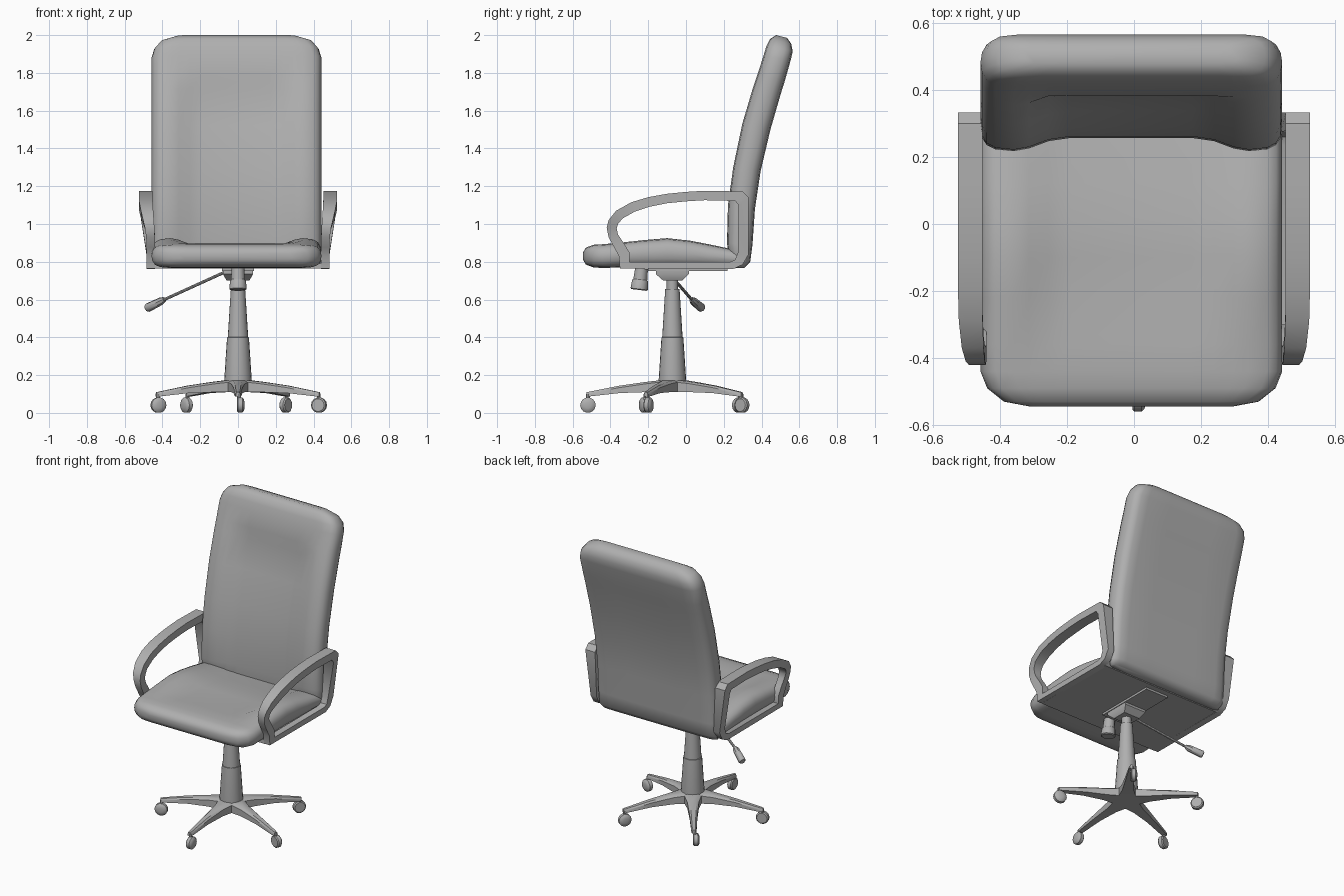
import bpy, bmesh, math
from mathutils import Vector

if "Cube" in bpy.data.objects:
    bpy.data.objects.remove(bpy.data.objects["Cube"])

grey = bpy.data.materials.new("dark_grey")
grey.diffuse_color = (.43, .43, .43, 1)
grey.use_nodes = True
grey.node_tree.nodes["Principled BSDF"].inputs["Base Color"].default_value = grey.diffuse_color


def loft(name, rings, closed=False, angle=40):
    """Skin a list of equal-length point rings; cap the ends unless closed."""
    bm = bmesh.new()
    vs = [[bm.verts.new(p) for p in r] for r in rings]
    n = len(rings[0])
    for i in range(len(vs) if closed else len(vs) - 1):
        a, b = vs[i], vs[(i + 1) % len(vs)]
        for j in range(n):
            k = (j + 1) % n
            bm.faces.new((a[j], a[k], b[k], b[j]))
    if not closed:
        bm.faces.new(vs[0])
        bm.faces.new(vs[-1])
    bmesh.ops.recalc_face_normals(bm, faces=bm.faces)
    me = bpy.data.meshes.new(name)
    bm.to_mesh(me)
    bm.free()
    me.materials.append(grey)
    ob = bpy.data.objects.new(name, me)
    bpy.context.collection.objects.link(ob)
    bpy.ops.object.select_all(action='DESELECT')
    ob.select_set(True)
    bpy.context.view_layer.objects.active = ob
    bpy.ops.object.shade_smooth_by_angle(angle=math.radians(angle))
    return ob


def turned(name, start, axis, profile, n=16):
    """Round part: profile is (distance along axis, radius)."""
    start, axis = Vector(start), Vector(axis).normalized()
    q = axis.to_track_quat('Z', 'Y')
    ring = lambda d, r: [start + q @ Vector((r * math.cos(2 * math.pi * i / n),
                                             r * math.sin(2 * math.pi * i / n), d)) for i in range(n)]
    return loft(name, [ring(d, r) for d, r in profile])


def box_rings(x, sections):
    """Rectangles (half x, y0, y1, z) stacked upward."""
    return [[(x - w, a, z), (x + w, a, z), (x + w, b, z), (x - w, b, z)] for w, a, b, z in sections]


def cushion(name, rows):
    """Padded panel; each row is face (y,z), rear (y,z), half width, depth of centre hollow."""
    rings = []
    for fy, fz, by, bz, w, dip in rows:
        f, b = Vector((0, fy, fz)), Vector((0, by, bz))
        d = dip / (b - f).length
        half = [(.4, d), (.55, d * .75), (.68, d * .2), (.78, 0), (.9, .04), (.96, .14), (.99, .3),
                (1, .5), (.99, .7), (.96, .86), (.9, .96), (.78, 1), (.4, 1)]
        sec = half + [(-x, t) for x, t in reversed(half)]
        rings.append([f.lerp(b, t) + Vector((x * w - .008, 0, 0)) for x, t in sec])
    return loft(name, rings, angle=60)


# Upholstery
cushion("seat", [
    (-.545, .85, -.545, .81, .30, 0), (-.53, .875, -.53, .785, .38, 0),
    (-.49, .89, -.49, .77, .43, 0), (-.44, .893, -.44, .767, .45, 0),
    (-.36, .90, -.36, .77, .45, .004), (-.22, .915, -.22, .77, .45, .038),
    (-.1, .925, -.1, .77, .45, .042), (.02, .912, .02, .77, .45, .037),
    (.12, .893, .12, .77, .45, .03), (.3, .855, .3, .77, .45, .02)])
cushion("backrest", [
    (.26, .768, .31, .768, .43, .005), (.23, .8, .34, .8, .448, .03),
    (.217, .9, .352, .89, .45, .04), (.222, 1.1, .365, 1.08, .45, .04),
    (.25, 1.3, .395, 1.28, .45, .04), (.298, 1.53, .447, 1.5, .45, .04),
    (.354, 1.72, .502, 1.69, .45, .036), (.378, 1.79, .524, 1.76, .45, .005),
    (.41, 1.89, .555, 1.87, .45, 0), (.425, 1.94, .565, 1.915, .435, 0),
    (.445, 1.98, .557, 1.955, .40, 0), (.478, 2.0, .535, 1.985, .32, 0)])

# Armrest loops: outer and inner outline (y, z), flaring outward toward the top
outer = [(-.35, .765), (.25, .762), (.30, .785), (.332, .84), (.332, 1.14), (.30, 1.172), (.1, 1.176), (0, 1.17),
         (-.1, 1.16), (-.2, 1.142), (-.29, 1.115), (-.37, 1.07), (-.41, 1.02), (-.42, .98), (-.41, .93),
         (-.38, .875), (-.355, .83)]
inner = [(-.30, .80), (.235, .80), (.26, .81), (.275, .85), (.278, 1.10), (.26, 1.122), (.1, 1.126), (0, 1.12),
         (-.1, 1.11), (-.19, 1.092), (-.27, 1.066), (-.335, 1.03), (-.36, 1.0), (-.367, .975), (-.36, .945),
         (-.33, .9), (-.30, .85)]


def flare(z):
    t = min(max((z - .92) / .2, 0), 1)
    return t * t * (3 - 2 * t)


for side, s in (("left", -1), ("right", 1)):
    rings = []
    for (oy, oz), (iy, iz) in zip(outer, inner):
        k = flare((oz + iz) / 2)
        xi, xo = s * (.44 + .012 * k), s * (.485 + .04 * k)
        rings.append([(xi, oy, oz), (xo, oy, oz), (xo, iy, iz), (xi, iy, iz)])
    loft(side + "_armrest", rings, closed=True)

# Under-seat pan and tilt mechanism
loft("seat_pan", box_rings(0, [(.45, -.35, .26, .764), (.45, -.35, .29, .79)]))
loft("mount_plate", box_rings(0, [(.085, -.2, .22, .75), (.085, -.2, .22, .766)]))
loft("tilt_housing", box_rings(0, [(.06, -.12, -.02, .70), (.08, -.16, .015, .735), (.08, -.16, .015, .765)]))
turned("tension_knob", (0, -.235, .765), (0, -.12, -1),
       [(0, .034), (.06, .037), (.065, .042), (.11, .046), (.115, .04)], 12)

# Height lever and grip
p0, p1, p2 = Vector((-.06, -.1, .75)), Vector((-.39, .03, .60)), Vector((-.485, .085, .553))
turned("lever_rod", p0, p1 - p0, [(0, .008), ((p1 - p0).length + .01, .008)], 8)
g = (p2 - p1).length
turned("lever_grip", p1, p2 - p1, [(0, .014), (.02, .021), (g - .01, .024), (g, .018)], 8)

# Column
CY = -.072
turned("column", (0, CY, 0), (0, 0, 1),
       [(.112, .07), (.17, .073), (.40, .058), (.401, .054), (.655, .038), (.656, .03), (.73, .03)], 20)

# Five-star base with casters
for i in range(5):
    a = math.radians(-90 + 72 * i)
    d, t = Vector((math.cos(a), math.sin(a), 0)), Vector((-math.sin(a), math.cos(a), 0))
    c = Vector((0, CY, 0))
    rings = []
    for r, w, lo, hi in [(0, .06, .11, .172), (.07, .052, .11, .172), (.14, .036, .11, .164),
                         (.28, .024, .105, .144), (.44, .016, .087, .112), (.455, .010, .087, .11)]:
        p = c + d * r
        rings.append([p + t * x + Vector((0, 0, z)) for x, z in
                      ((-w, lo), (w, lo), (w, hi - .01), (w * .6, hi), (-w * .6, hi), (-w, hi - .01))])
    loft(f"base_leg_{i + 1}", rings, angle=30)
    hub = c + d * .447
    turned(f"caster_stem_{i + 1}", hub + t * .006 + Vector((0, 0, .05)), (0, 0, 1), [(0, .01), (.05, .01)], 8)
    turned(f"caster_wheel_{i + 1}", hub - t * .005 + Vector((0, 0, .041)), t,
           [(0, .034), (.006, .041), (.028, .041), (.036, .032), (.04, .016)], 14)
